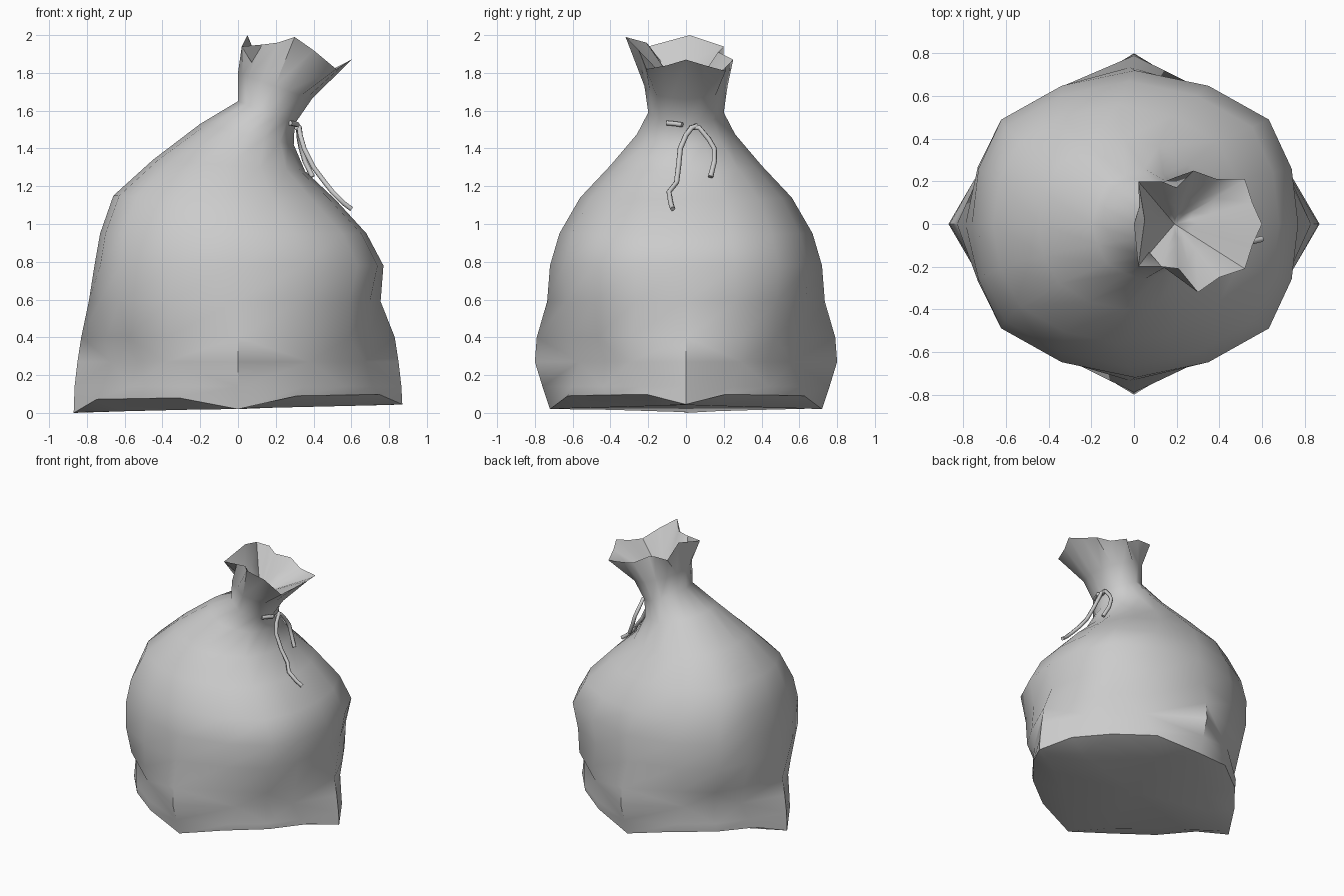
import bpy, bmesh, math
from mathutils import Vector

cube = bpy.data.objects.get("Cube")
if cube:
    bpy.data.objects.remove(cube, do_unlink=True)

mat = bpy.data.materials.new("grey_cloth")
mat.use_nodes = True
grey = (0.6, 0.6, 0.6, 1)
mat.diffuse_color = grey
mat.node_tree.nodes["Principled BSDF"].inputs["Base Color"].default_value = grey

# Quarter sections, as fractions of the half widths, from the side to the back
LOZENGE = ((1, 0), (.74, .24), (.48, .48), (.24, .74), (0, 1))
SEAM = ((1, 0), (.86, .29), (.65, .60), (.36, .87), (0, 1))
PINCHED = ((1, 0), (.79, .37), (.66, .56), (.45, .71), (0, 1))
FULL = ((1, 0), (.96, .36), (.82, .68), (.45, .90), (0, 1))
ROUND = ((1, 0), (.92, .38), (.71, .71), (.38, .92), (0, 1))
N = 16


def mix(a, b, t):
    return [(p[0] + (q[0] - p[0]) * t, p[1] + (q[1] - p[1]) * t) for p, q in zip(a, b)]


def ring(shape, zl, zr, xl, xr, y, pleat=1.0, dent=1.0):
    """One tilted section of the sack, mirrored from a quarter outline."""
    right = list(shape) + [(-u, v) for u, v in reversed(shape[:-1])]
    outline = right + [(u, -v) for u, v in reversed(right[1:-1])]
    points = []
    for k, (u, v) in enumerate(outline):
        s = pleat if k % 2 else dent if k % 4 == 2 else 1.0
        u, v = u * s, v * s
        points.append(Vector(((xl + xr) / 2 + u * (xr - xl) / 2, y * v,
                              zl + (zr - zl) * (u + 1) / 2)))
    return points


# Seam around the base, with four corners pulled down to the floor
seam = ring(SEAM, 0.07, 0.10, -0.87, 0.87, 0.72)
for k, z in zip(range(0, N, 4), (0.045, 0.02, 0.0, 0.02)):
    seam[k].z = z

sections = [
    ring(LOZENGE, 0.004, 0.042, -0.80, 0.80, 0.67),
    seam,
    ring(mix(SEAM, PINCHED, 0.5), 0.14, 0.14, -0.865, 0.865, 0.76),
    ring(PINCHED, 0.27, 0.27, -0.85, 0.85, 0.80, dent=0.95),
    ring(mix(PINCHED, FULL, 0.3), 0.40, 0.40, -0.83, 0.83, 0.79),
    ring(mix(PINCHED, FULL, 0.8), 0.59, 0.59, -0.79, 0.755, 0.735),
    ring(FULL, 0.78, 0.78, -0.76, 0.77, 0.72),
    ring(FULL, 0.95, 0.95, -0.73, 0.68, 0.67),
    ring(mix(FULL, ROUND, 0.3), 1.15, 1.13, -0.66, 0.515, 0.56),
    ring(mix(FULL, ROUND, 0.6), 1.34, 1.28, -0.45, 0.355, 0.40),
    ring(ROUND, 1.53, 1.42, -0.20, 0.295, 0.26, pleat=0.96),
    ring(ROUND, 1.65, 1.53, 0.0, 0.30, 0.20, pleat=0.94),
    ring(ROUND, 1.80, 1.66, 0.0, 0.39, 0.22, pleat=0.95),
]

# Uneven, pleated rim of the mouth
rim = [Vector(p) for p in (
    (.60, 0, 1.87), (.555, .10, 1.84), (.52, .21, 1.81), (.39, .21, 1.83),
    (.28, .25, 1.87), (.20, .17, 1.91), (.13, .20, 1.94), (.02, .20, 1.94),
    (.05, .02, 2.0), (.02, -.20, 1.94), (.13, -.20, 1.95), (.21, -.21, 1.96),
    (.30, -.32, 1.99), (.40, -.25, 1.92), (.52, -.21, 1.82), (.555, -.10, 1.84))]
sections.append(rim)

# Inner lining running down to the closed throat
throat = Vector((0.19, 0, 1.66))
for t in (0.42, 0.75):
    sections.append([p.lerp(throat, t + (0.2 * (1 - t) if k % 2 else 0))
                     for k, p in enumerate(rim)])

# Sack
bm = bmesh.new()
loops = [[bm.verts.new(p) for p in s] for s in sections]
for i, (lo, hi) in enumerate(zip(loops, loops[1:])):
    for k in range(N):
        m = (k + 1) % N
        a, b, c, d = lo[k], lo[m], hi[m], hi[k]
        if i not in (2, 3):
            bm.faces.new((a, b, c, d))
            continue
        # Split the faces around each dent so that it reads as a diamond
        falling = (k % 2 == 1) == (i == 2)
        for tri in (((a, b, d), (b, c, d)) if falling else ((a, b, c), (a, c, d))):
            bm.faces.new(tri)
for loop, tip in ((loops[0], Vector((0, 0, 0.025))), (loops[-1], throat)):
    centre = bm.verts.new(tip)
    for k in range(N):
        bm.faces.new((loop[k], loop[(k + 1) % N], centre))
bmesh.ops.recalc_face_normals(bm, faces=bm.faces)
mesh = bpy.data.meshes.new("sack")
bm.to_mesh(mesh)
bm.free()
sack = bpy.data.objects.new("sack", mesh)
bpy.context.collection.objects.link(sack)
mesh.materials.append(mat)
bpy.ops.object.select_all(action="DESELECT")
sack.select_set(True)
bpy.context.view_layer.objects.active = sack
bpy.ops.object.shade_smooth_by_angle(angle=math.radians(60))


# Drawstring pieces
def string(name, points):
    curve = bpy.data.curves.new(name, "CURVE")
    curve.dimensions = "3D"
    curve.bevel_depth = 0.014
    curve.bevel_resolution = 1
    curve.use_fill_caps = True
    spline = curve.splines.new("POLY")
    spline.points.add(len(points) - 1)
    for sp, p in zip(spline.points, points):
        sp.co = (*p, 1)
    spline.use_smooth = True
    curve.materials.append(mat)
    obj = bpy.data.objects.new(name, curve)
    bpy.context.collection.objects.link(obj)


string("string_wrap", [(.275, -.10, 1.535), (.30, -.05, 1.53), (.315, -.02, 1.525)])
string("string_long_tail", [
    (.31, .06, 1.52), (.325, .03, 1.51), (.33, 0, 1.47), (.35, -.03, 1.40),
    (.40, -.04, 1.30), (.46, -.05, 1.22), (.50, -.09, 1.17), (.56, -.08, 1.11),
    (.60, -.07, 1.08)])
string("string_short_tail", [
    (.31, .02, 1.51), (.32, .07, 1.51), (.325, .12, 1.45), (.335, .15, 1.40),
    (.355, .15, 1.33), (.395, .13, 1.25)])
